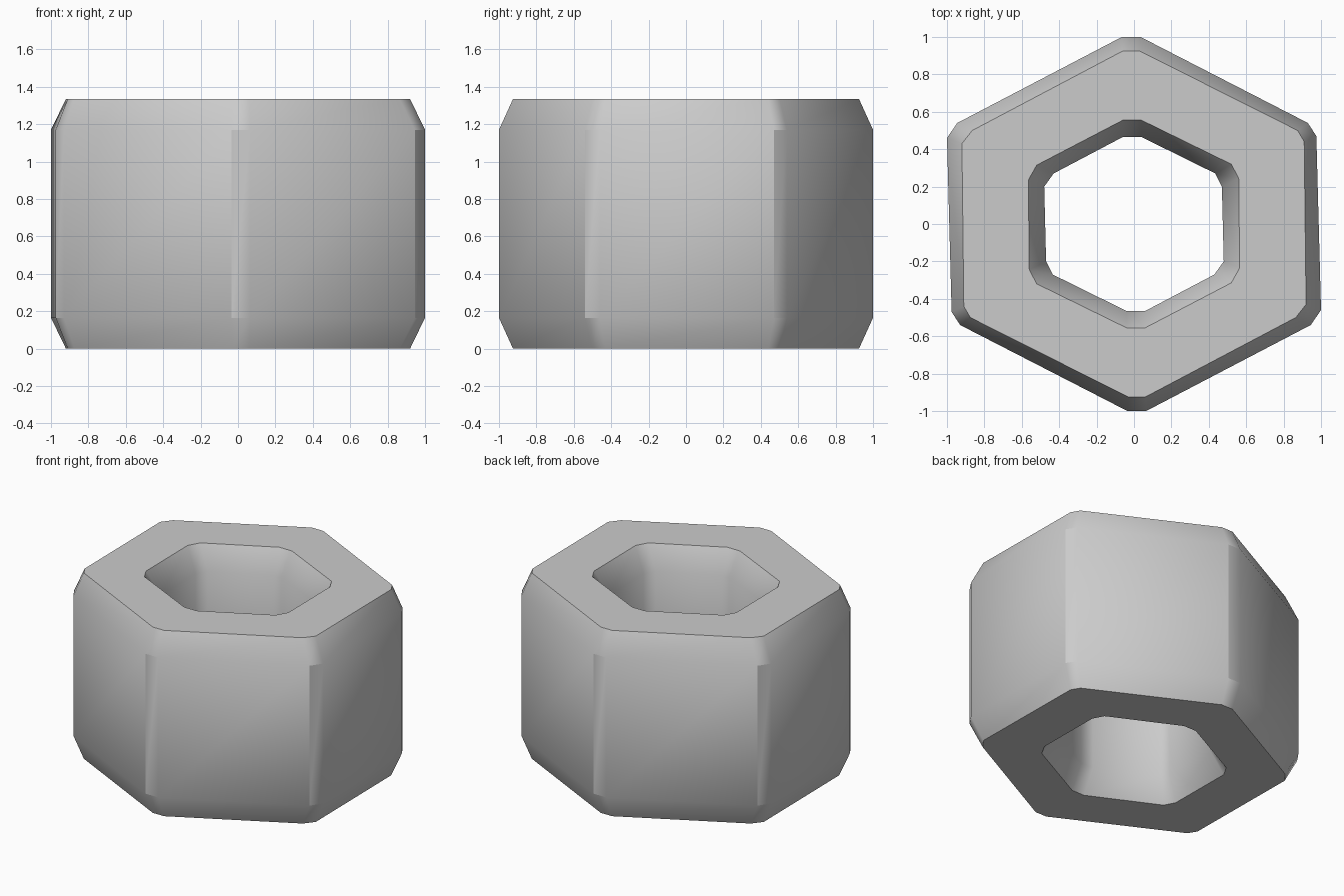
import bpy
import bmesh

cube = bpy.data.objects.get("Cube")
if cube:
    bpy.data.objects.remove(cube, do_unlink=True)

HEIGHT = 1.335
BEVEL = 0.165


def full_loop(half):
    """Complete a hexagon with cut corners by a half turn."""
    return half + [(-x, -y) for x, y in half]


# Outlines, counter-clockwise from the front corner
outer_wall = full_loop([(-0.035, -1), (0.065, -1), (0.945, -0.54),
                        (1, -0.46), (0.975, 0.47), (0.93, 0.54)])
outer_rim = full_loop([(-0.03, -0.925), (0.06, -0.925), (0.865, -0.5),
                       (0.92, -0.43), (0.91, 0.44), (0.875, 0.5)])
inner_rim = full_loop([(-0.04, -0.555), (0.06, -0.555), (0.52, -0.315),
                       (0.565, -0.235), (0.56, 0.245), (0.52, 0.32)])
inner_wall = full_loop([(-0.04, -0.465), (0.06, -0.465), (0.43, -0.27),
                        (0.48, -0.2), (0.47, 0.2), (0.435, 0.27)])

# Cross-section: up the outside, over the top, down the hole
section = [(outer_rim, 0), (outer_wall, BEVEL), (outer_wall, HEIGHT - BEVEL),
           (outer_rim, HEIGHT), (inner_rim, HEIGHT),
           (inner_wall, HEIGHT - BEVEL), (inner_wall, BEVEL), (inner_rim, 0)]

bm = bmesh.new()
rings = [[bm.verts.new((x, y, z)) for x, y in outline] for outline, z in section]
sides = len(outer_wall)
for r, ring in enumerate(rings):
    above = rings[(r + 1) % len(rings)]
    for i in range(sides):
        j = (i + 1) % sides
        bm.faces.new((ring[i], ring[j], above[j], above[i])).smooth = True
bmesh.ops.recalc_face_normals(bm, faces=bm.faces)


def sharpen(a, b):
    bm.edges.get((a, b)).smooth = False


# Crisp rims around the flat ends
for r in (0, 3, 4, 7):
    for i in range(sides):
        sharpen(rings[r][i], rings[r][(i + 1) % sides])

# Crisp leading edge and ends on each outer corner strip
for i in range(0, sides, 2):
    sharpen(rings[1][i], rings[2][i])
    for r in (1, 2):
        sharpen(rings[r][i], rings[r][i + 1])

mesh = bpy.data.meshes.new("hex_nut")
bm.to_mesh(mesh)
bm.free()
nut = bpy.data.objects.new("hex_nut", mesh)
bpy.context.collection.objects.link(nut)

# Single grey colour
grey = bpy.data.materials.new("light_grey")
grey.use_nodes = True
colour = (0.6, 0.6, 0.6, 1)
grey.diffuse_color = colour
grey.node_tree.nodes["Principled BSDF"].inputs["Base Color"].default_value = colour
mesh.materials.append(grey)
